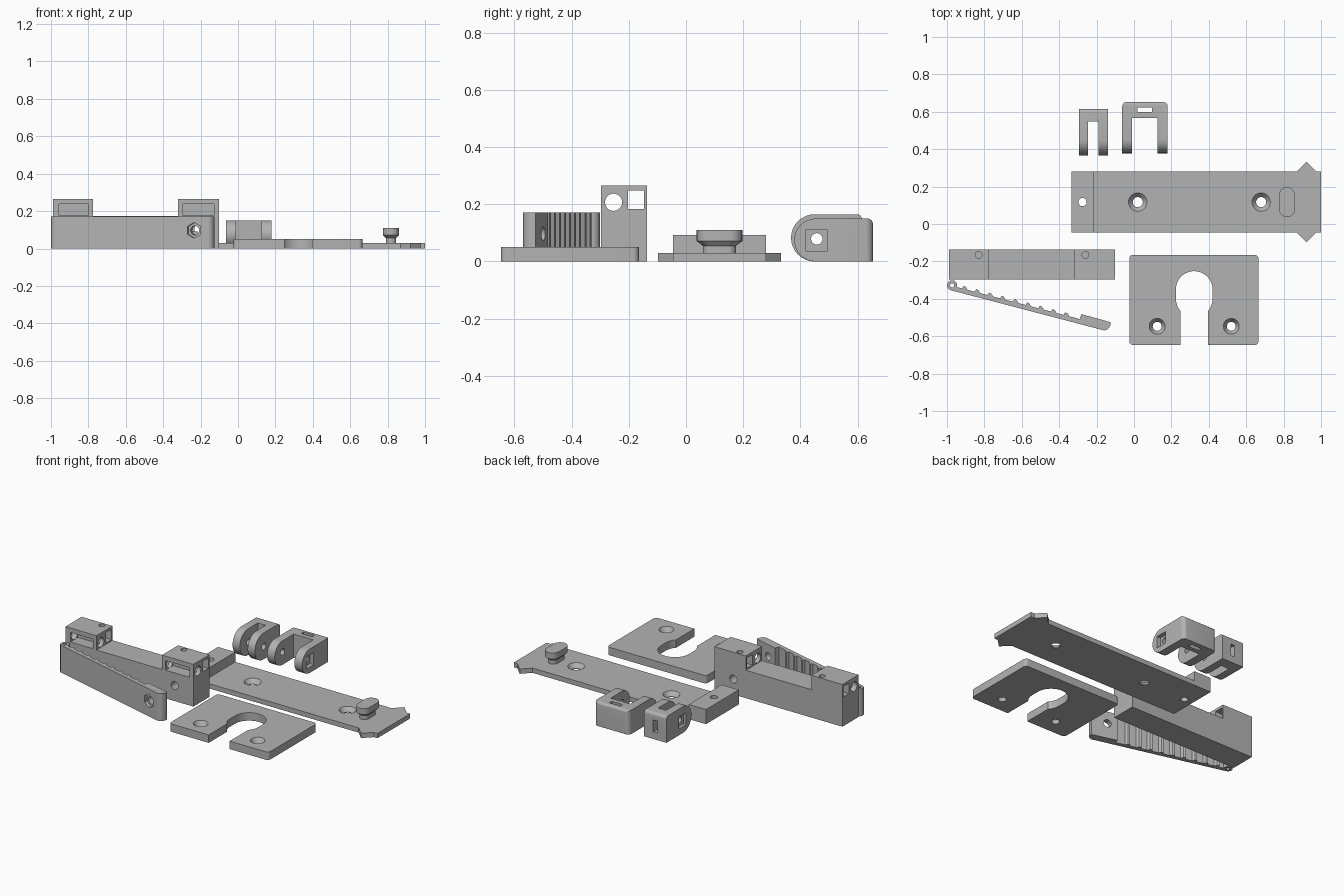
import bpy, bmesh, math
from mathutils import Vector, Matrix

if "Cube" in bpy.data.objects:
    bpy.data.objects.remove(bpy.data.objects["Cube"])

grey = bpy.data.materials.new("light_grey_plastic")
grey.diffuse_color = (0.45, 0.45, 0.45, 1)
grey.use_nodes = True
grey.node_tree.nodes["Principled BSDF"].inputs["Base Color"].default_value = grey.diffuse_color


def finish(name, bm):
    bmesh.ops.recalc_face_normals(bm, faces=bm.faces)
    me = bpy.data.meshes.new(name)
    bm.to_mesh(me)
    bm.free()
    me.materials.append(grey)
    ob = bpy.data.objects.new(name, me)
    bpy.context.collection.objects.link(ob)
    return ob


def prism(name, pts, axis, lo, hi):
    """Extrude a 2D outline along an axis."""
    place = {'x': lambda a, b, t: (t, a, b), 'y': lambda a, b, t: (a, t, b),
             'z': lambda a, b, t: (a, b, t)}[axis]
    bm = bmesh.new()
    low = [bm.verts.new(place(a, b, lo)) for a, b in pts]
    high = [bm.verts.new(place(a, b, hi)) for a, b in pts]
    bm.faces.new(low)
    bm.faces.new(high)
    n = len(pts)
    for i in range(n):
        j = (i + 1) % n
        bm.faces.new((low[i], low[j], high[j], high[i]))
    return finish(name, bm)


def box(name, x0, x1, y0, y1, z0, z1):
    return prism(name, [(x0, y0), (x1, y0), (x1, y1), (x0, y1)], 'z', z0, z1)


def cyl(name, center, axis, r, depth, seg=32, r2=None):
    bm = bmesh.new()
    rot = Vector(axis).to_track_quat('Z', 'Y').to_matrix().to_4x4()
    bmesh.ops.create_cone(bm, cap_ends=True, segments=seg, radius1=r,
                          radius2=r if r2 is None else r2, depth=depth,
                          matrix=Matrix.Translation(center) @ rot)
    return finish(name, bm)


def arc(cx, cy, r, a0, a1, n=10):
    return [(cx + r * math.cos(math.radians(a0 + (a1 - a0) * i / n)),
             cy + r * math.sin(math.radians(a0 + (a1 - a0) * i / n))) for i in range(n + 1)]


def rounded(x0, x1, y0, y1, r, n=6):
    return (arc(x1 - r, y1 - r, r, 0, 90, n) + arc(x0 + r, y1 - r, r, 90, 180, n)
            + arc(x0 + r, y0 + r, r, 180, 270, n) + arc(x1 - r, y0 + r, r, 270, 360, n))


def combine(ob, *tools, op='DIFFERENCE'):
    for t in tools:
        m = ob.modifiers.new("bool", 'BOOLEAN')
        m.operation, m.solver, m.object = op, 'EXACT', t
        dg = bpy.context.evaluated_depsgraph_get()
        me = bpy.data.meshes.new_from_object(ob.evaluated_get(dg))
        ob.modifiers.clear()
        ob.data = me
        bpy.data.objects.remove(t)
    return ob


def countersink(x, y, r, big, z0, top):
    return (cyl("cut", (x, y, 0), (0, 0, 1), r, 0.3),
            cyl("cut", (x, y, (z0 + top) / 2), (0, 0, 1), r, top - z0, 32, big))


X, Y, Z = (1, 0, 0), (0, 1, 0), (0, 0, 1)

# Long base strip with pointed ears, raised end block and screw holes
strip = prism("base_strip", [(-.335, -.045), (.87, -.045), (.922, -.097), (.975, -.045), (1, -.045),
                             (1, .28), (.975, .28), (.922, .332), (.87, .28), (-.335, .28)], 'z', 0, .03)
combine(strip, box("end_block", -.335, -.215, -.045, .28, 0, .092), op='UNION')
combine(strip, *countersink(.02, .117, .027, .05, .004, .031),
        *countersink(.68, .117, .027, .05, .004, .031),
        cyl("cut", (-.275, .117, 0), Z, .022, .4))

# Oval locking knob: stem, flare and head as stacked stadium loops
bm = bmesh.new()
rings = []
for r, half, z in ((.028, .03, .028), (.028, .03, .055), (.043, .037, .072), (.043, .037, .11)):
    pts = arc(.818, .117 + half, r, 0, 180) + arc(.818, .117 - half, r, 180, 360)
    rings.append([bm.verts.new((a, b, z)) for a, b in pts])
for lo, hi in zip(rings, rings[1:]):
    for i in range(len(lo)):
        j = (i + 1) % len(lo)
        bm.faces.new((lo[i], lo[j], hi[j], hi[i]))
bm.faces.new(rings[0])
bm.faces.new(rings[-1])
finish("locking_knob", bm)

# Slotted mounting plate with keyhole opening
plate = prism("slotted_plate", rounded(-.025, .665, -.647, -.165, .02), 'z', 0, .05)
keyhole = (arc(.322, -.35, .098, 0, 180, 20) + arc(.322, -.40, .098, 180, 222, 6)
           + [(.25, -.7), (.395, -.7)] + arc(.322, -.40, .098, 318, 360, 6))
combine(plate, prism("cut", keyhole, 'z', -.1, .1))
for x in (.124, .52):
    combine(plate, *countersink(x, -.547, .024, .043, .02, .051))

# Main beam with two raised ends
beam = prism("main_beam", [(-.99, 0), (-.102, 0), (-.102, .265), (-.32, .265), (-.32, .175),
                           (-.775, .175), (-.775, .265), (-.99, .265)], 'y', -.297, -.137)
combine(beam,
        box("cut", -1.1, 0, -.202, -.147, .183, .248),
        cyl("cut", (-.5, -.253, .207), X, .03, 1.3),
        cyl("cut", (-.232, -.2, .097), Y, .025, .5))
for x0, x1, hx in ((-.957, -.8, -.83), (-.295, -.128, -.26)):
    combine(beam, box("cut", x0, x1, -.35, -.222, .177, .237),
            cyl("cut", (hx, -.165, .25), Z, .018, .1))

# Toothed lever with rounded tip, hinge barrel and nut pocket
u = Vector((.9677, -.252))
n = Vector((.252, .9677))
start = Vector((-.947, -.337))
edge = [tuple(start)]
for i in range(9):
    for s, h in ((-.016, 0), (-.012, .015), (.001, .013), (.014, 0)):
        edge.append(tuple(start + u * (.045 + .0702 * i + s) + n * h))
tip = [(-.29, -.508), (-.281, -.482), (-.125, -.525), (-.126, -.54), (-.133, -.555),
       (-.144, -.565), (-.16, -.569)]
lever = prism("toothed_lever", edge + tip + [(-.984, -.353)], 'z', 0, .172)
combine(lever, cyl("barrel", (-.972, -.328, .086), Z, .027, .172), op='UNION')
nd = (n.x, n.y, 0)
combine(lever, cyl("cut", (-.972, -.328, .1), Z, .011, .5),
        cyl("cut", (-.235, -.551, .097), nd, .042, .04, 6),
        cyl("cut", (-.228, -.523, .097), nd, .024, .3))


# U-shaped clevises with rounded front arms
def clevis(name, x0, x1, y0, y1, h, gx0, gx1, gy):
    r = h / 2
    side = arc(y0 + r, r, r, 90, 270, 16) + [(y1, 0)] + arc(y1 - .018, h - .018, .018, 0, 90, 5)
    ob = prism(name, side, 'x', x0, x1)
    return combine(ob, box("cut", gx0, gx1, y0 - .1, gy, -.1, .3),
                   cyl("cut", (x0, .457, .079), X, .02, 1))


small = clevis("small_clevis", -.295, -.14, .367, .615, .165, -.245, -.19, .547)
combine(small, box("cut", -.32, -.275, .42, .493, .04, .115),
        box("cut", -.232, -.203, .5, .7, .045, .12))

large = clevis("large_clevis", -.063, .18, .378, .653, .15, -.01, .126, .567)
combine(large, box("cut", .155, .3, .42, .493, .037, .112),
        box("cut", .02, .096, .598, .622, -.1, .3))
combine(large, prism("corners", rounded(-.063, .18, .2, .653, .025), 'z', -.1, .3), op='INTERSECT')

# Smooth the round surfaces while keeping edges sharp
for ob in bpy.context.collection.objects:
    ob.select_set(True)
    bpy.context.view_layer.objects.active = ob
bpy.ops.object.shade_smooth_by_angle(angle=math.radians(30))
